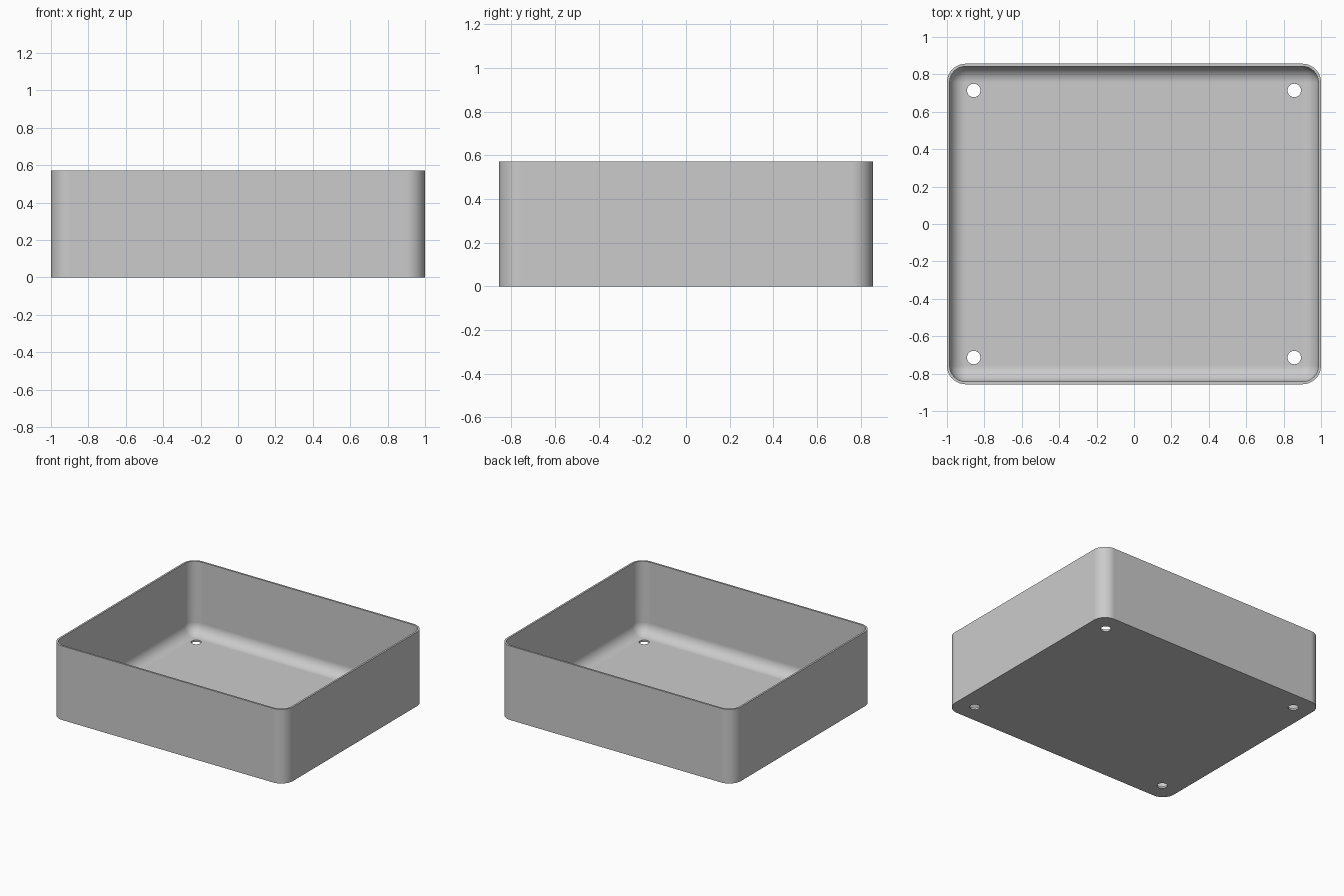
import bpy, bmesh
from math import cos, sin, pi

default = bpy.data.objects.get("Cube")
if default:
    bpy.data.objects.remove(default, do_unlink=True)

HALF_X, HALF_Y, HEIGHT = 1.0, 0.857, 0.572
WALL, CORNER, SEGS = 0.0143, 0.1, 12
HOLE_X, HOLE_Y, HOLE_R = 0.857, 0.714, 0.036

grey = bpy.data.materials.new("plain grey")
grey.use_nodes = True
colour = (0.6, 0.6, 0.6, 1)
grey.diffuse_color = colour
grey.node_tree.nodes["Principled BSDF"].inputs["Base Color"].default_value = colour


def ring(bm, inset, z):
    """Rounded rectangle of vertices, inset from the outer wall."""
    r = max(CORNER - inset, 0)
    cx, cy = HALF_X - CORNER, HALF_Y - CORNER
    verts = []
    for q, (sx, sy) in enumerate(((1, 1), (-1, 1), (-1, -1), (1, -1))):
        for i in range(SEGS + 1):
            a = (q + i / SEGS) * pi / 2
            verts.append(bm.verts.new((sx * cx + r * cos(a), sy * cy + r * sin(a), z)))
    return verts


# Tray: outer wall, thin rim, inner wall and a rounded transition to the floor
bm = bmesh.new()
fillet = CORNER - WALL
levels = [(0, 0), (0, HEIGHT), (WALL, HEIGHT)]
for i in range(SEGS + 1):
    a = i / SEGS * pi / 2
    levels.append((WALL + fillet * (1 - cos(a)), WALL + fillet * (1 - sin(a))))
rings = [ring(bm, *level) for level in levels]
for low, high in zip(rings, rings[1:]):
    n = len(low)
    for i in range(n):
        j = (i + 1) % n
        bm.faces.new((low[i], low[j], high[j], high[i]))
bm.faces.new(rings[0][::-1])
bm.faces.new(rings[-1])
bmesh.ops.remove_doubles(bm, verts=bm.verts, dist=0.0001)
bmesh.ops.recalc_face_normals(bm, faces=bm.faces)
mesh = bpy.data.meshes.new("tray")
bm.to_mesh(mesh)
bm.free()
mesh.materials.append(grey)
tray = bpy.data.objects.new("tray", mesh)
bpy.context.collection.objects.link(tray)

# Round screw holes through the floor corners
bm = bmesh.new()
for sx in (-1, 1):
    for sy in (-1, 1):
        made = bmesh.ops.create_cone(bm, cap_ends=True, segments=32,
                                     radius1=HOLE_R, radius2=HOLE_R, depth=0.2)
        bmesh.ops.translate(bm, verts=made["verts"], vec=(sx * HOLE_X, sy * HOLE_Y, 0))
cut_mesh = bpy.data.meshes.new("hole_cutters")
bm.to_mesh(cut_mesh)
bm.free()
cut_mesh.materials.append(grey)
cutters = bpy.data.objects.new("hole_cutters", cut_mesh)
bpy.context.collection.objects.link(cutters)
cutters.hide_render = True

cut = tray.modifiers.new("screw holes", "BOOLEAN")
cut.operation = "DIFFERENCE"
cut.solver = "EXACT"
cut.object = cutters
bpy.ops.object.select_all(action="DESELECT")
bpy.context.view_layer.objects.active = tray
tray.select_set(True)
bpy.ops.object.modifier_apply(modifier=cut.name)
bpy.data.objects.remove(cutters, do_unlink=True)

# Soft corners, crisp rim and holes, flat floor
bpy.ops.object.shade_smooth_by_angle(angle=pi / 6)
weighted = tray.modifiers.new("flat floor", "WEIGHTED_NORMAL")
weighted.keep_sharp = True
